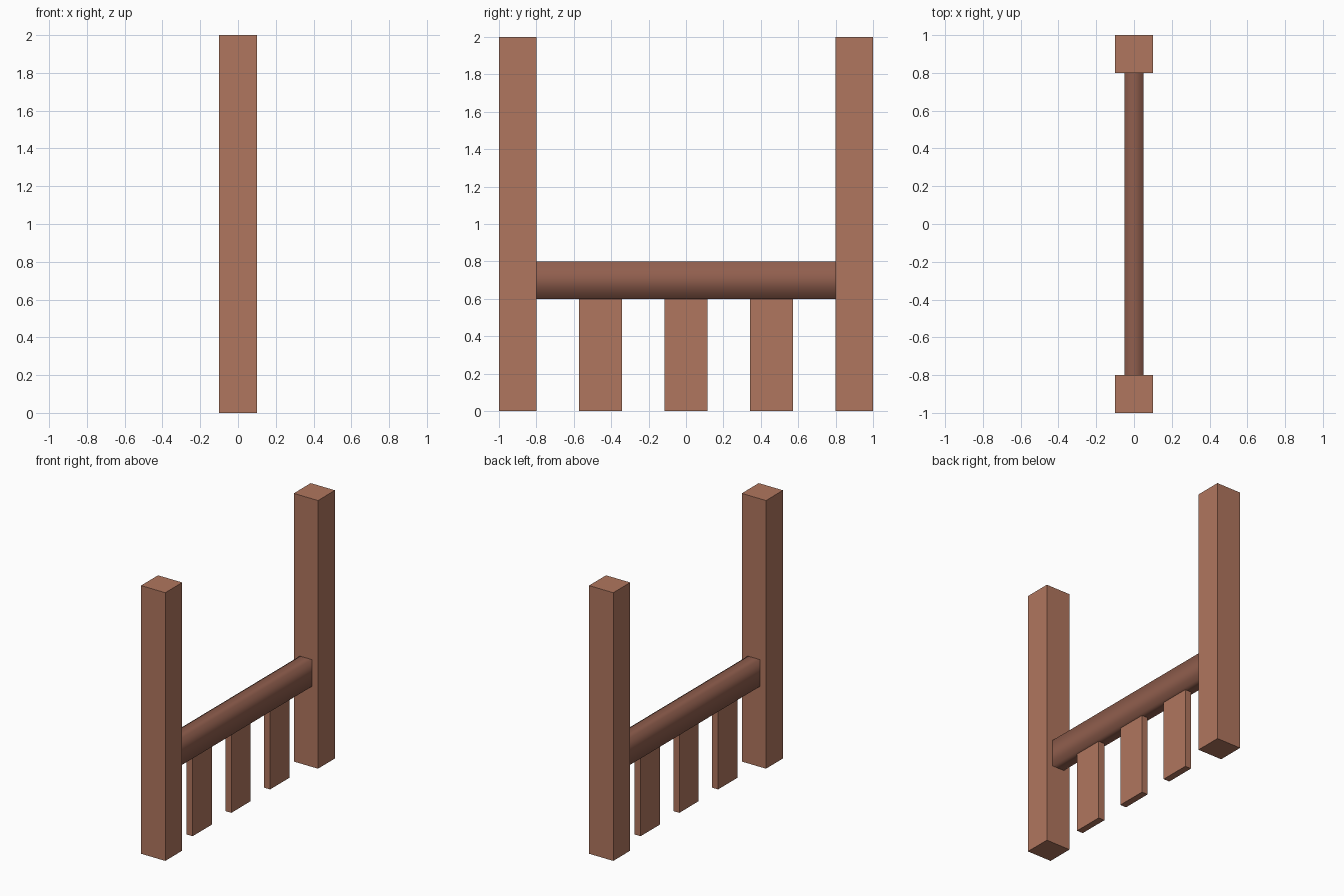
import bpy
import bmesh

if "Cube" in bpy.data.objects:
    bpy.data.objects.remove(bpy.data.objects["Cube"])


def material(name, rgb):
    m = bpy.data.materials.new(name)
    m.diffuse_color = (*rgb, 1.0)
    m.use_nodes = True
    m.node_tree.nodes["Principled BSDF"].inputs["Base Color"].default_value = m.diffuse_color
    return m


wood = material("light_brown_wood", (0.434, 0.181, 0.112))
dark_wood = material("dark_brown_wood", (0.283, 0.114, 0.076))


def box(name, x, y, z, mat):
    """Box spanning the given (min, max) ranges."""
    bm = bmesh.new()
    bmesh.ops.create_cube(bm, size=1.0)
    for v in bm.verts:
        v.co = [r[0] if c < 0 else r[1] for c, r in zip(v.co, (x, y, z))]
    mesh = bpy.data.meshes.new(name)
    bm.to_mesh(mesh)
    bm.free()
    mesh.materials.append(mat)
    obj = bpy.data.objects.new(name, mesh)
    bpy.context.collection.objects.link(obj)
    return obj


# Tall end posts
box("front_post", (-0.1, 0.1), (-1.0, -0.8), (0, 2), wood)
box("back_post", (-0.1, 0.1), (0.8, 1.0), (0, 2), wood)

# Rail between the posts, shaded smooth around its length with sharp ends
rail = box("rail", (-0.05, 0.05), (-0.8, 0.8), (0.6, 0.8), dark_wood)
for p in rail.data.polygons:
    p.use_smooth = abs(p.normal.y) < 0.5
for e in rail.data.edges:
    a, b = (rail.data.vertices[i].co for i in e.vertices)
    e.use_edge_sharp = abs(a.y - b.y) < 0.01

# Flat slats under the rail
for i, y in enumerate((-0.457, 0.0, 0.457)):
    box(f"slat_{i + 1}", (-0.025, 0.025), (y - 0.114, y + 0.114), (0, 0.6), wood)
